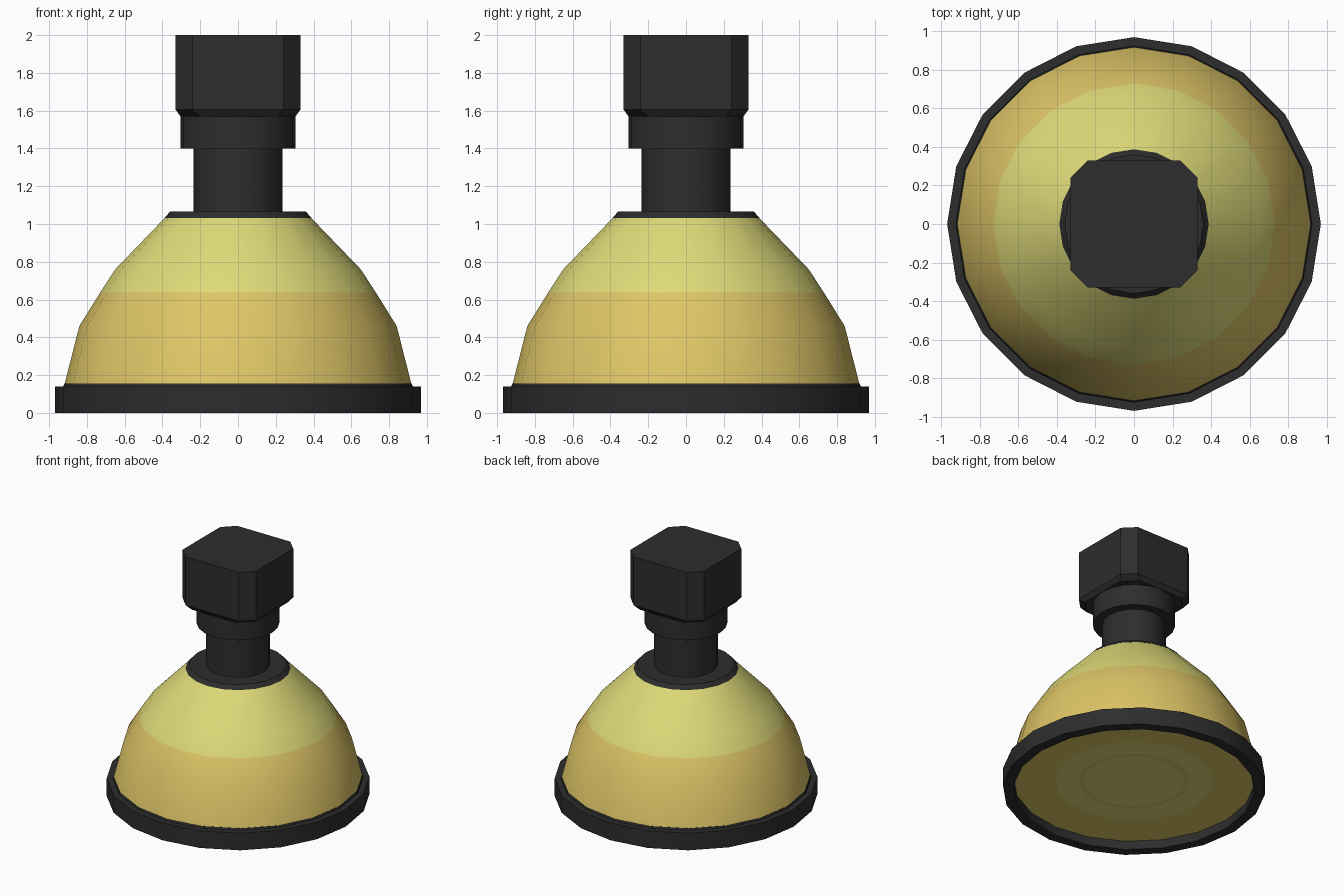
import bpy, bmesh, math

if "Cube" in bpy.data.objects:
    bpy.data.objects.remove(bpy.data.objects["Cube"])

SIDES = 20


def material(name, rgb):
    m = bpy.data.materials.new(name)
    m.diffuse_color = (*rgb, 1)
    m.use_nodes = True
    m.node_tree.nodes["Principled BSDF"].inputs["Base Color"].default_value = m.diffuse_color
    return m


BLACK = material("black plastic", (0.026, 0.026, 0.026))
YELLOW = material("pale yellow glass", (0.73, 0.70, 0.19))
AMBER = material("amber glass", (0.73, 0.56, 0.135))


def loft(name, rings, mats, rule=None, cap_start=False, cap_end=False, closed=False, smooth=35):
    """Skin a list of equal-length point rings; rule(centre) picks the material."""
    bm = bmesh.new()
    loops = [[bm.verts.new(p) for p in ring] for ring in rings]
    n = len(rings[0])
    pairs = list(zip(loops, loops[1:]))
    if closed:
        pairs.append((loops[-1], loops[0]))
    for a, b in pairs:
        for i in range(n):
            j = (i + 1) % n
            bm.faces.new((a[i], a[j], b[j], b[i]))
    if cap_start:
        bm.faces.new(loops[0][::-1])
    if cap_end:
        bm.faces.new(loops[-1])
    if rule:
        for f in bm.faces:
            f.material_index = rule(f.calc_center_median())
    me = bpy.data.meshes.new(name)
    bm.to_mesh(me)
    bm.free()
    for m in mats:
        me.materials.append(m)
    ob = bpy.data.objects.new(name, me)
    bpy.context.collection.objects.link(ob)
    bpy.ops.object.select_all(action='DESELECT')
    ob.select_set(True)
    bpy.context.view_layer.objects.active = ob
    bpy.ops.object.shade_smooth_by_angle(angle=math.radians(smooth))
    return ob


def circle(r, z):
    return [(r * math.cos(t), r * math.sin(t), z)
            for t in (2 * math.pi * i / SIDES for i in range(SIDES))]


def turned(name, profile, mats, **kw):
    return loft(name, [circle(r, z) for r, z in profile], mats, **kw)


def cut_square(half, flat, z):
    return [(x, y, z) for x, y in (
        (half, -flat), (half, flat), (flat, half), (-flat, half),
        (-half, flat), (-half, -flat), (-flat, -half), (flat, -half))]


# Base rim
turned("base_rim", [(0.89, 0), (0.97, 0), (0.97, 0.14), (0.925, 0.14),
                    (0.92, 0.155), (0.89, 0.155)], [BLACK], closed=True)

# Two-tone dome
turned("dome", [(0.92, 0.145), (0.84, 0.46), (0.73, 0.637), (0.65, 0.76), (0.38, 1.04)],
       [AMBER, YELLOW], rule=lambda c: int(c.z > 0.637))

# Lens closing the underside, with concentric colour bands
turned("lens", [(0.9, 0.07), (0.58, 0.07), (0.41, 0.07), (0.37, 0.07), (0.02, 0.07)][::1],
       [AMBER, YELLOW], cap_end=True,
       rule=lambda c: int(math.hypot(c.x, c.y) < 0.58
                          and not 0.37 < math.hypot(c.x, c.y) < 0.41)).data.flip_normals()

# Dome cap, neck and collar
turned("dome_cap", [(0.388, 1.033), (0.36, 1.065)], [BLACK], cap_start=True, cap_end=True)
turned("neck", [(0.235, 1.06), (0.235, 1.41)], [BLACK], cap_start=True, cap_end=True)
turned("collar", [(0.305, 1.4), (0.305, 1.58)], [BLACK], cap_start=True, cap_end=True)

# Square head with cut corners and a tapered underside
loft("head", [cut_square(0.305, 0.2, 1.57), cut_square(0.33, 0.24, 1.605), cut_square(0.33, 0.24, 2.0)],
     [BLACK], cap_start=True, cap_end=True, smooth=20)
